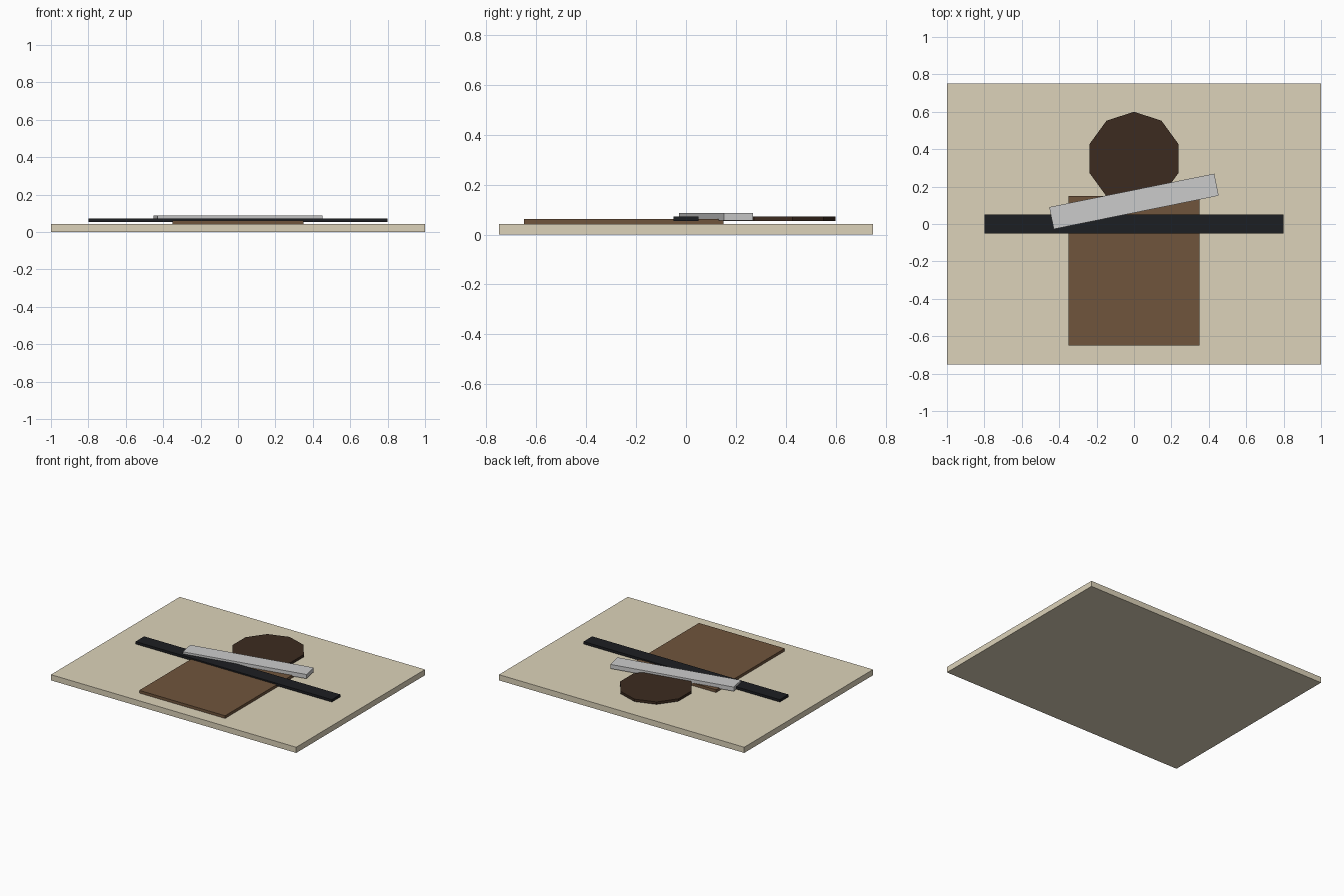
import bpy, math

if "Cube" in bpy.data.objects:
    bpy.data.objects.remove(bpy.data.objects["Cube"])


def paint(obj, name, rgb):
    obj.name = name
    mat = bpy.data.materials.new(name + "_colour")
    mat.diffuse_color = (*rgb, 1)
    mat.use_nodes = True
    mat.node_tree.nodes["Principled BSDF"].inputs["Base Color"].default_value = mat.diffuse_color
    obj.data.materials.append(mat)


def slab(name, x, y, sx, sy, z0, z1, rgb, turn=0):
    bpy.ops.mesh.primitive_cube_add(size=1, location=(x, y, (z0 + z1) / 2), rotation=(0, 0, turn))
    obj = bpy.context.object
    obj.scale = (sx, sy, z1 - z0)
    paint(obj, name, rgb)


# backing board
slab("backing_board", 0, 0, 2.0, 1.5, 0, 0.042, (0.72, 0.65, 0.49))
# brown torso panel
slab("torso_panel", 0, -0.25, 0.7, 0.8, 0.042, 0.062, (0.16, 0.09, 0.045))
# long dark crossbar
slab("dark_crossbar", 0, 0, 1.6, 0.1, 0.054, 0.072, (0.012, 0.013, 0.016))
# tilted pale strip
slab("pale_strip", 0, 0.121, 0.9, 0.12, 0.056, 0.087, (0.65, 0.65, 0.63), 0.2)

# ten-sided head disc, one corner pointing to +y
bpy.ops.mesh.primitive_cylinder_add(vertices=10, radius=0.25, depth=0.018, location=(0, 0.35, 0.063))
paint(bpy.context.object, "head_disc", (0.045, 0.024, 0.014))
